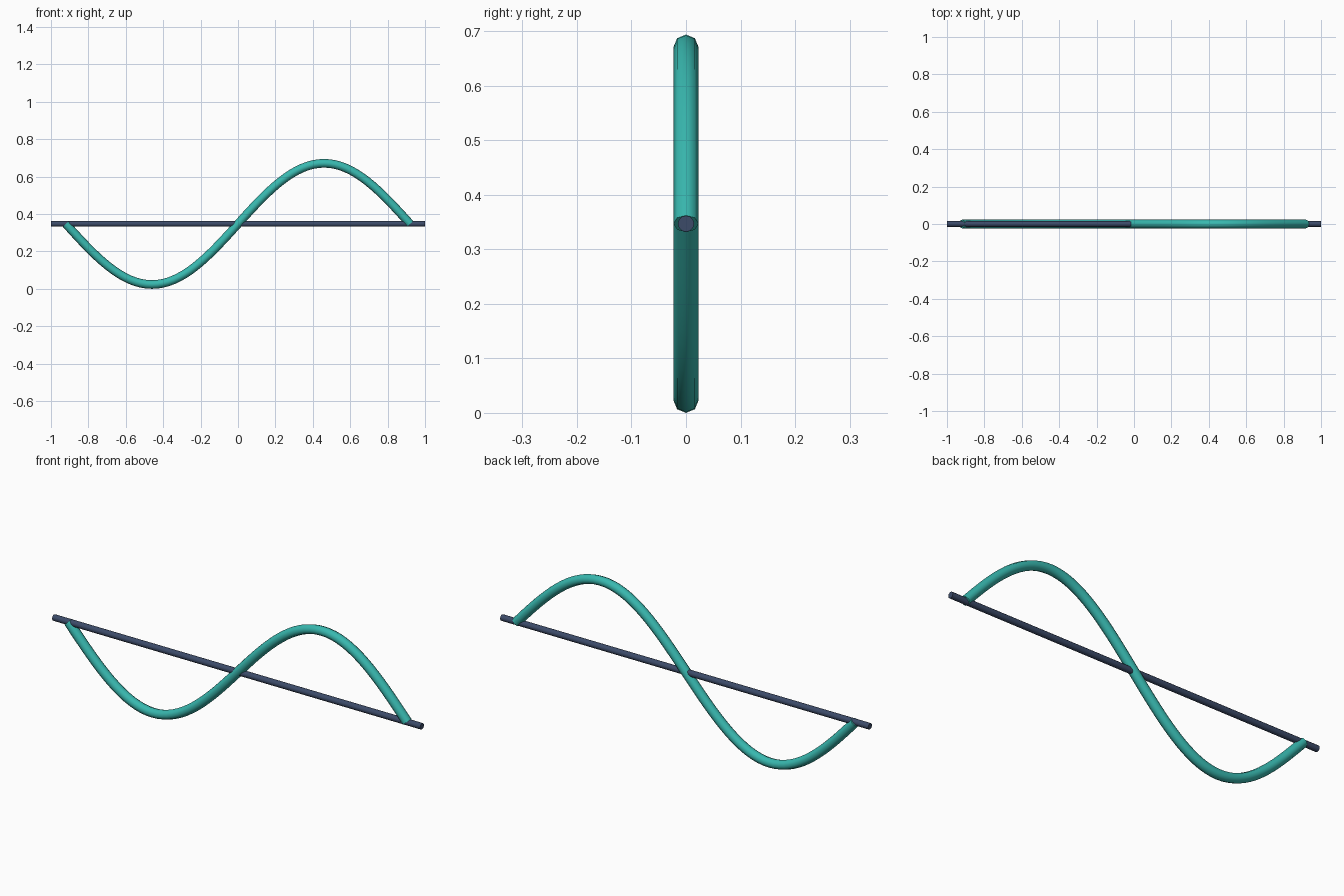
import bpy, math

if "Cube" in bpy.data.objects:
    bpy.data.objects.remove(bpy.data.objects["Cube"])

CENTRE_Z, AMPLITUDE, HALF_SPAN = 0.347, 0.324, 0.92


def material(name, colour):
    m = bpy.data.materials.new(name)
    m.diffuse_color = colour
    m.use_nodes = True
    m.node_tree.nodes["Principled BSDF"].inputs["Base Color"].default_value = m.diffuse_color
    return m


# Axis rod: straight slim cylinder along x
bpy.ops.mesh.primitive_cylinder_add(vertices=12, radius=0.015, depth=2,
                                    location=(0, 0, CENTRE_Z),
                                    rotation=(0, math.pi / 2, 0))
rod = bpy.context.object
rod.name = "axis_rod"
rod.data.materials.append(material("navy", (0.045, 0.07, 0.14, 1)))
bpy.ops.object.shade_smooth_by_angle(angle=math.radians(50))

# Wave tube: one full sine period swept with an eight-sided section
steps = 64
curve = bpy.data.curves.new("wave_tube", "CURVE")
curve.dimensions = "3D"
curve.bevel_depth = 0.023
curve.bevel_resolution = 2
curve.use_fill_caps = True
path = curve.splines.new("POLY")
path.points.add(steps)
for i, p in enumerate(path.points):
    t = 2 * i / steps - 1
    p.co = (t * HALF_SPAN, 0, CENTRE_Z + AMPLITUDE * math.sin(math.pi * t), 1)
path.use_smooth = True
wave = bpy.data.objects.new("wave_tube", curve)
bpy.context.collection.objects.link(wave)
curve.materials.append(material("teal", (0.04, 0.48, 0.43, 1)))

# Convert the tube to a mesh and keep its end caps crisp
bpy.ops.object.select_all(action="DESELECT")
wave.select_set(True)
bpy.context.view_layer.objects.active = wave
bpy.ops.object.convert(target="MESH")
bpy.ops.object.shade_smooth_by_angle(angle=math.radians(50))
